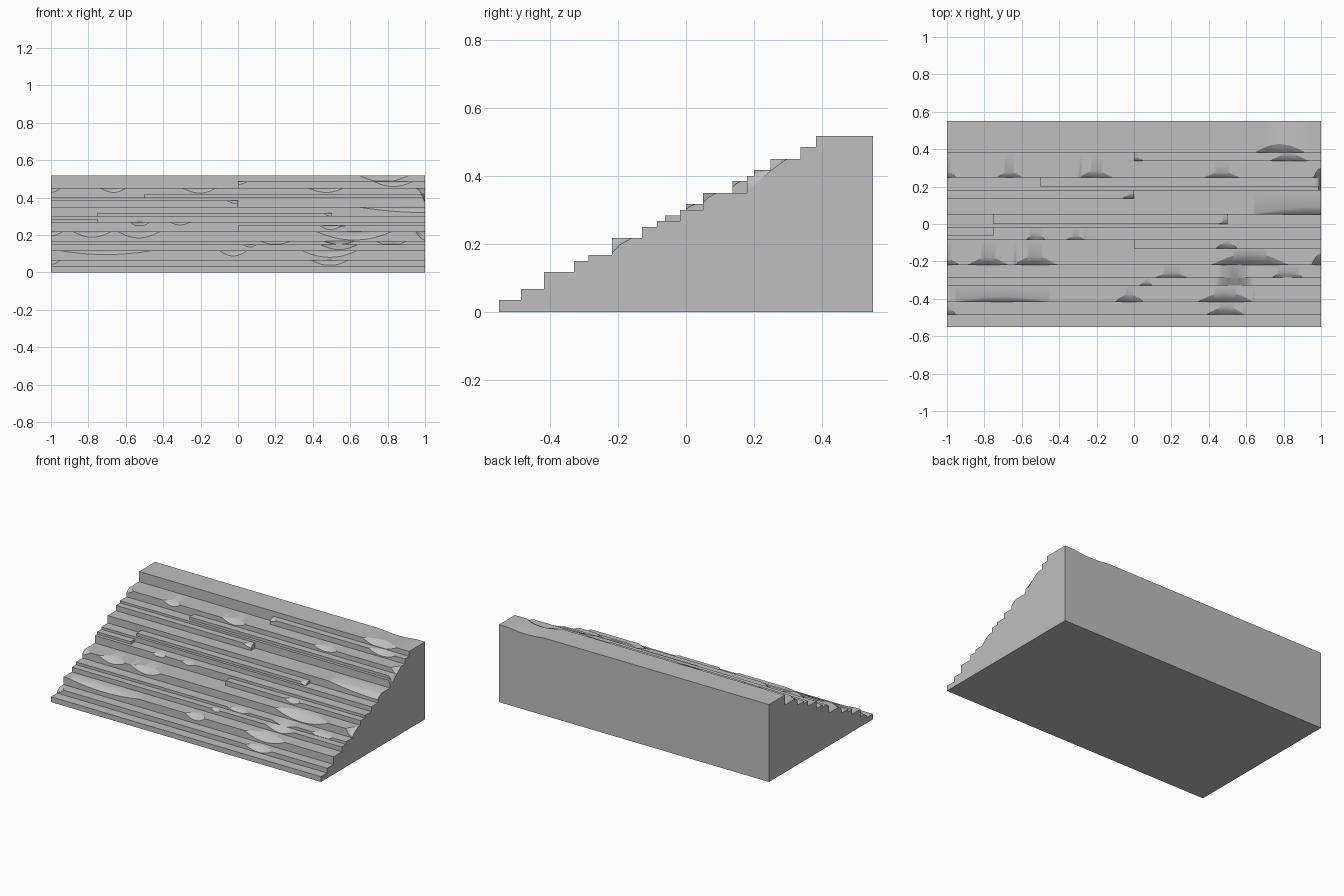
import bpy
import bmesh
import math

if "Cube" in bpy.data.objects:
    bpy.data.objects.remove(bpy.data.objects["Cube"], do_unlink=True)

BACK = 0.55
COLUMNS = 160

# Steps from front to back: (riser y, tread z)
STEPS = [(-.55, .035), (-.485, .067), (-.418, .118), (-.33, .15), (-.286, .168),
         (-.218, .218), (-.13, .25), (-.085, .268), (-.062, .284), (-.018, .3),
         (0, .318), (.05, .35), (.137, .385), (.18, .4), (.2, .418),
         (.248, .45), (.337, .485), (.382, .518)]

# Thin ledges that only run along part of the width: step -> (x start, x end)
LEDGES = {6: (0, 2), 8: (-2, -.75), 10: (-.75, .5), 12: (-2, 0), 14: (-.5, 2), 16: (0, 2)}

# Worn patches on the step edges: step -> [(x start, x end, depth)]
WORN = {
    1: [(.39, .59, .04), (-1.04, -.95, .03)],
    2: [(-.96, -.45, .03), (-.1, .05, .04), (.34, .64, .05)],
    3: [(.03, .1, .02)],
    4: [(.12, .28, .025), (.74, .9, .035)],
    5: [(-.88, -.68, .04), (-.64, -.42, .045), (.42, .82, .06),
        (-1.06, -.94, .03), (.95, 1.05, .06)],
    6: [(.44, .55, .03)],
    7: [(-.57, -.48, .04), (-.36, -.26, .02)],
    10: [(.46, .54, .03)],
    11: [(.64, 1.36, .04)],
    12: [(-.06, .06, .025)],
    15: [(-.73, -.6, .03), (-.29, -.12, .035), (.38, .56, .03),
         (-1.05, -.95, .03), (.96, 1.04, .05)],
    16: [(.73, .93, .035), (-.05, .05, .02)],
    17: [(.65, .91, .045)],
}


def bump(x, start, end):
    """Smooth hump that is one in the middle of a span and zero outside it."""
    t = (2 * x - start - end) / (end - start)
    return max(0, 1 - t * t)


def gouge_limit(x, y):
    """Height ceiling left by the two larger broken hollows."""
    limit = 1.0
    if -.4 < y < -.1:
        limit = .122 + max(0, y + .33) * .62 + .08 * ((x - .54) / .17) ** 2
    if .15 < y < .32:
        limit = .375 + max(0, y - .2) * .8 + max(0, 1 - x) * 2.5
    return limit


def profile(x, side):
    """Stair cross-section at x; side picks which half of a ledge end is used."""
    probe = x + side * 1e-4
    riser_y = [y for y, z in STEPS] + [BACK]
    for i, (start, end) in LEDGES.items():
        if not start < probe < end:
            riser_y[i] = riser_y[i + 1]
    points = []
    below = 0
    for i, (_, z) in enumerate(STEPS):
        y = riser_y[i]
        tread = riser_y[i + 1] - y
        depth = max([d * bump(x, a, b) for a, b, d in WORN.get(i, [])], default=0)
        depth = min(depth, tread * .95)
        drop = min(depth * .75, (z - below) * .9)
        section = [(y, below), (y, z - drop), (y + depth * .4, z - drop * .45), (y + depth, z)]
        points += [(py, min(pz, gouge_limit(x, py))) for py, pz in section]
        below = z
    # Slight sag in the top surface, then the back and underside
    points += [(BACK, below - .01 * bump(x, .67, .93)), (BACK, 0)]
    return points


# Columns are doubled so that ledge ends get a clean vertical face
columns = []
for c in range(COLUMNS + 1):
    x = -1 + 2 * c / COLUMNS
    at_ledge_end = any(abs(x - e) < 1e-5 for span in LEDGES.values() for e in span)
    columns += [(x, -1), (x, 1)] if at_ledge_end else [(x, 1 if c == 0 else -1)]

bm = bmesh.new()
rings = [[bm.verts.new((x, y, z)) for y, z in profile(x, side)] for x, side in columns]
for left, right in zip(rings, rings[1:]):
    for k in range(len(left)):
        n = (k + 1) % len(left)
        bm.faces.new((left[k], right[k], right[n], left[n]))
bm.faces.new(rings[0])
bm.faces.new(rings[-1][::-1])
bmesh.ops.remove_doubles(bm, verts=bm.verts, dist=1e-5)
bmesh.ops.dissolve_degenerate(bm, edges=bm.edges, dist=1e-5)
bmesh.ops.recalc_face_normals(bm, faces=bm.faces)

mesh = bpy.data.meshes.new("worn_stone_steps")
bm.to_mesh(mesh)
bm.free()
steps = bpy.data.objects.new("worn_stone_steps", mesh)
bpy.context.collection.objects.link(steps)

# Stone colour
stone = bpy.data.materials.new("grey stone")
stone.use_nodes = True
GREY = (.52, .52, .52, 1)
stone.diffuse_color = GREY
stone.node_tree.nodes["Principled BSDF"].inputs["Base Color"].default_value = GREY
mesh.materials.append(stone)

bpy.ops.object.select_all(action="DESELECT")
steps.select_set(True)
bpy.context.view_layer.objects.active = steps
bpy.ops.object.shade_smooth_by_angle(angle=math.radians(30))
